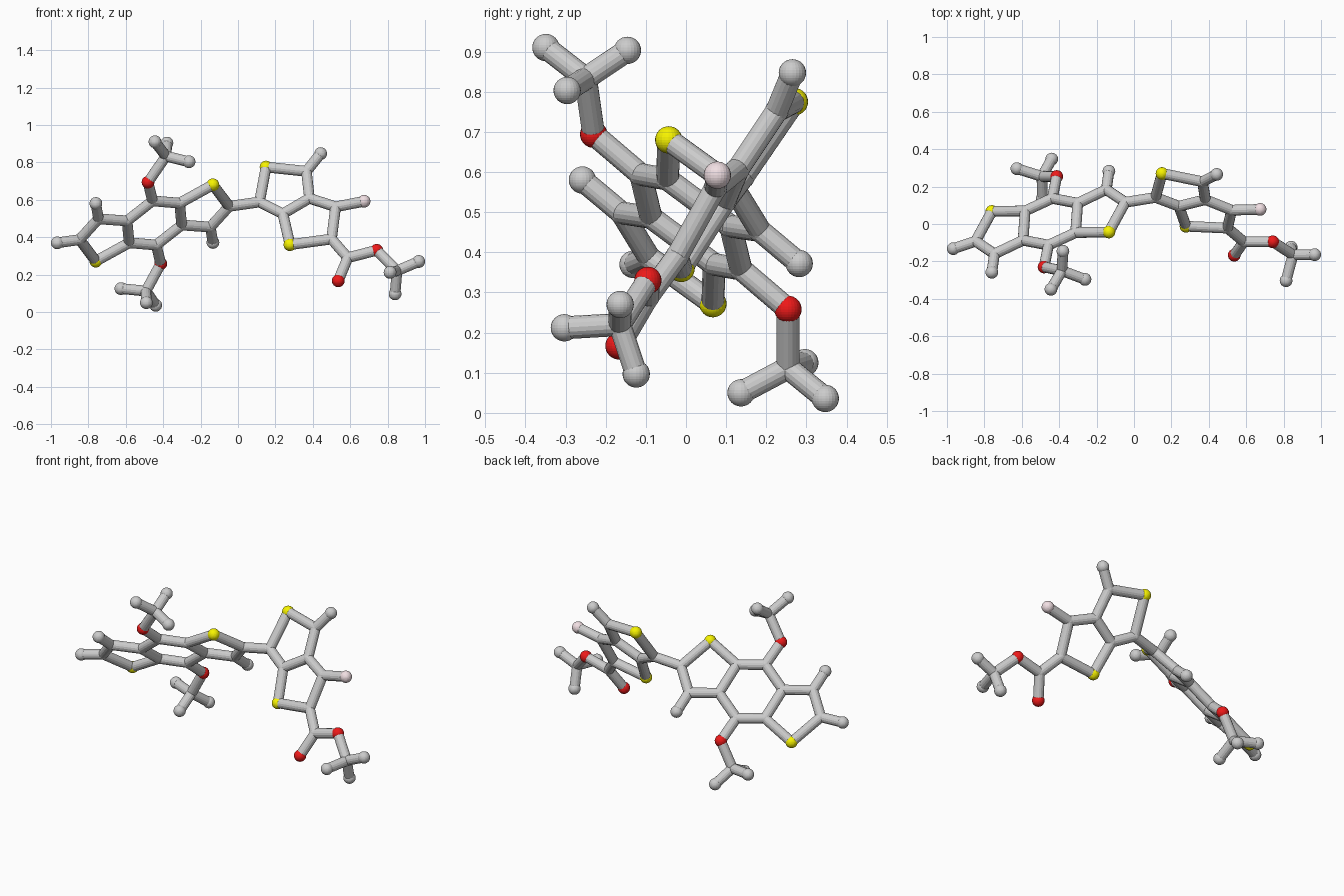
import bpy, bmesh
from mathutils import Vector, Matrix

if "Cube" in bpy.data.objects:
    bpy.data.objects.remove(bpy.data.objects["Cube"])

ATOM_R, JOINT_R, BOND_R = 0.034, 0.0295, 0.0285


def material(name, rgb):
    m = bpy.data.materials.new(name)
    m.diffuse_color = (*rgb, 1)
    m.use_nodes = True
    m.node_tree.nodes["Principled BSDF"].inputs["Base Color"].default_value = m.diffuse_color
    return m


YELLOW = material("yellow", (0.93, 0.9, 0.0))
RED = material("red", (0.85, 0.01, 0.01))
PINK = material("pink", (0.88, 0.74, 0.77))

# first letter of an atom key -> part name, radius, material
KINDS = {
    "C": ("carbon_joint", JOINT_R, None),
    "H": ("hydrogen_ball", ATOM_R, None),
    "S": ("sulfur_ball", ATOM_R, YELLOW),
    "O": ("oxygen_ball", ATOM_R, RED),
    "F": ("fluorine_ball", ATOM_R, PINK),
}

# half of the flat three-ring unit; the other half is a point reflection
CENTRE = Vector((-0.447, 0.012, 0.476))
half = {
    "S1": (-0.76, 0.067, 0.272), "C2": (-0.847, -0.092, 0.387),
    "C3": (-0.746, -0.16, 0.498), "C4": (-0.593, -0.087, 0.487),
    "C5": (-0.582, 0.07, 0.37), "C6": (-0.437, 0.137, 0.358),
    "O1": (-0.413, 0.254, 0.258), "H3": (-0.76, -0.258, 0.58),
}
half_bonds = ["S1 C2", "C2 C3", "C3 C4", "C4 C5", "C5 S1", "C5 C6", "C6 O1", "C3 H3"]

# end hydrogen and the two methyl groups
extra = {
    "H2": (-0.966, -0.132, 0.37),
    "C7": (-0.492, 0.254, 0.112), "H7a": (-0.626, 0.296, 0.125),
    "H7b": (-0.49, 0.137, 0.05), "H7c": (-0.44, 0.347, 0.036),
    "C8": (-0.385, -0.25, 0.833), "H8a": (-0.444, -0.349, 0.91),
    "H8b": (-0.38, -0.146, 0.903), "H8c": (-0.262, -0.296, 0.803),
}
extra_bonds = ["C2 H2", "O1 C7", "C7 H7a", "C7 H7b", "C7 H7c",
               "O1' C8", "C8 H8a", "C8 H8b", "C8 H8c"]

# tilted two-ring unit with the ester tail
wing = {
    "C10": (0.115, 0.142, 0.588), "S3": (0.15, 0.27, 0.775),
    "C11": (0.366, 0.226, 0.752), "H11": (0.442, 0.265, 0.847),
    "C12": (0.382, 0.13, 0.608), "C13": (0.24, 0.095, 0.525),
    "S4": (0.278, -0.012, 0.36), "C14": (0.522, 0.074, 0.562),
    "F14": (0.674, 0.078, 0.592), "C15": (0.5, -0.022, 0.39),
    "C16": (0.587, -0.095, 0.29), "O3": (0.536, -0.167, 0.167),
    "O4": (0.742, -0.095, 0.33), "C17": (0.85, -0.165, 0.22),
    "H17a": (0.966, -0.164, 0.27), "H17b": (0.813, -0.303, 0.212),
    "H17c": (0.84, -0.124, 0.097),
}
wing_bonds = ["C2' C10", "C10 S3", "S3 C11", "C11 C12", "C12 C13", "C13 C10", "C11 H11",
              "C13 S4", "S4 C15", "C15 C14", "C14 C12", "C14 F14", "C15 C16", "C16 O3",
              "C16 O4", "O4 C17", "C17 H17a", "C17 H17b", "C17 H17c"]

atoms = {k: Vector(v) for k, v in {**half, **extra, **wing}.items()}
for k, v in half.items():
    atoms[k + "'"] = 2 * CENTRE - Vector(v)
bonds = [b.split() for b in half_bonds + extra_bonds + wing_bonds]
bonds += [[k + "'" for k in b.split()] for b in half_bonds]
bonds += [["C6", "C4'"], ["C6'", "C4"]]


def make_object(name, bm, mat=None):
    me = bpy.data.meshes.new(name)
    bm.to_mesh(me)
    bm.free()
    if mat:
        me.materials.append(mat)
    ob = bpy.data.objects.new(name, me)
    bpy.context.collection.objects.link(ob)
    return ob


# balls and joints
for key, pos in atoms.items():
    name, radius, mat = KINDS[key[0]]
    bm = bmesh.new()
    bmesh.ops.create_uvsphere(bm, u_segments=24, v_segments=16, radius=radius)
    make_object(name, bm, mat).location = pos

# sticks between them
for a, b in bonds:
    p, q = atoms[a], atoms[b]
    d = q - p
    bm = bmesh.new()
    bmesh.ops.create_cone(bm, cap_ends=True, segments=16, radius1=BOND_R,
                          radius2=BOND_R, depth=d.length)
    ob = make_object("bond_stick", bm)
    ob.matrix_world = Matrix.Translation((p + q) / 2) @ d.to_track_quat('Z', 'Y').to_matrix().to_4x4()
